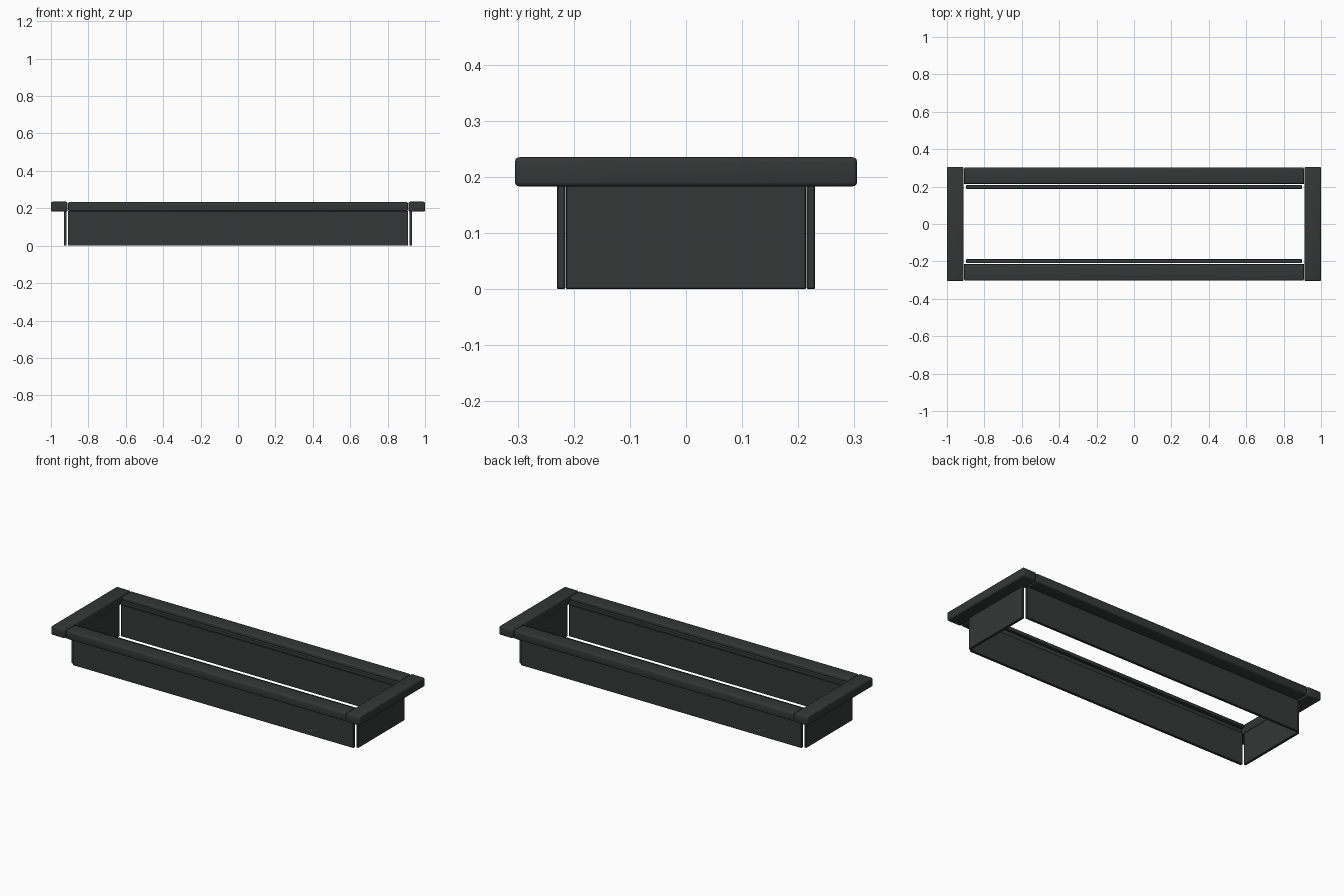
import bpy
import bmesh

if "Cube" in bpy.data.objects:
    bpy.data.objects.remove(bpy.data.objects["Cube"])

mat = bpy.data.materials.new("dark_metal")
mat.diffuse_color = (0.035, 0.038, 0.037, 1)
mat.use_nodes = True
mat.node_tree.nodes["Principled BSDF"].inputs["Base Color"].default_value = mat.diffuse_color


def box(name, lo, hi, bevel, segments=3):
    """Bevelled box spanning the corners lo and hi."""
    bm = bmesh.new()
    bmesh.ops.create_cube(bm, size=1)
    for v in bm.verts:
        v.co = [(a + b) / 2 + c * (b - a) for a, b, c in zip(lo, hi, v.co)]
    bmesh.ops.bevel(bm, geom=bm.edges[:], offset=bevel, segments=segments,
                    profile=0.5, affect='EDGES')
    mesh = bpy.data.meshes.new(name)
    bm.to_mesh(mesh)
    bm.free()
    mesh.materials.append(mat)
    ob = bpy.data.objects.new(name, mesh)
    bpy.context.collection.objects.link(ob)
    bpy.ops.object.select_all(action='DESELECT')
    bpy.context.view_layer.objects.active = ob
    ob.select_set(True)
    bpy.ops.object.shade_smooth_by_angle()
    return ob


def span(side, near, far):
    return sorted((side * near, side * far))


# long sides: rim rail, wall and slim inner strip
for label, s in (("front", -1), ("back", 1)):
    y0, y1 = span(s, 0.215, 0.303)
    box(f"{label}_rim_rail", (-0.908, y0, 0.184), (0.908, y1, 0.234), 0.008)
    y0, y1 = span(s, 0.215, 0.23)
    box(f"{label}_wall", (-0.91, y0, 0), (0.91, y1, 0.186), 0.002, 1)
    y0, y1 = span(s, 0.188, 0.209)
    box(f"{label}_inner_strip", (-0.897, y0, 0.2), (0.897, y1, 0.22), 0.003)

# short ends: rim cap and wall
for label, s in (("left", -1), ("right", 1)):
    x0, x1 = span(s, 0.911, 1.0)
    box(f"{label}_rim_cap", (x0, -0.305, 0.183), (x1, 0.305, 0.235), 0.008)
    x0, x1 = span(s, 0.916, 0.931)
    box(f"{label}_wall", (x0, -0.214, 0), (x1, 0.214, 0.186), 0.002, 1)
